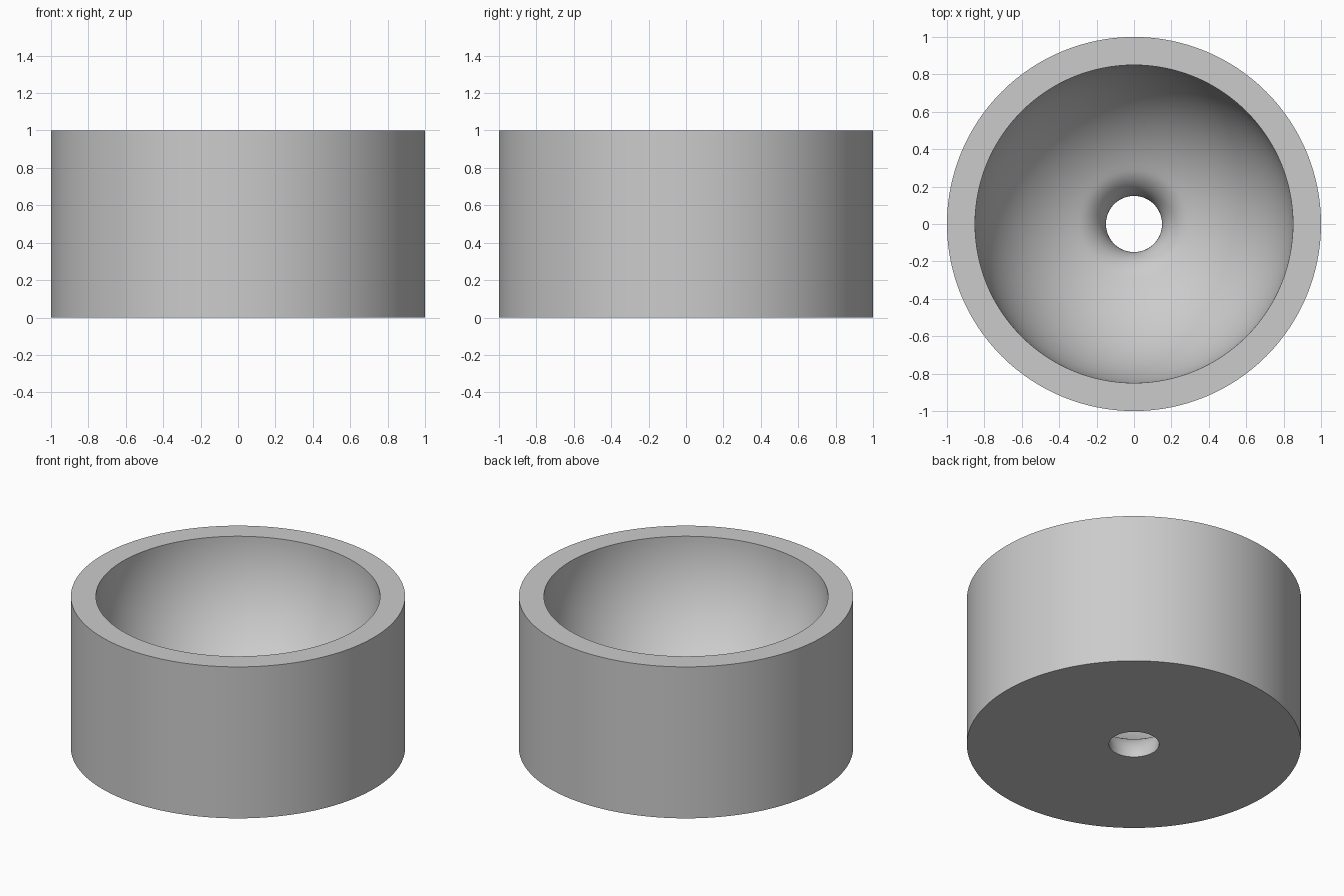
import bpy, bmesh, math

cube = bpy.data.objects.get("Cube")
if cube:
    bpy.data.objects.remove(cube)

OUTER, HEIGHT, BOWL, HOLE = 1.0, 1.0, 0.85, 0.15
FILLET = 0.214      # rounded lip where the bowl runs into the drain hole
SEGMENTS = 128

# Plain grey material
grey = bpy.data.materials.new("light grey")
grey.use_nodes = True
colour = (0.6, 0.6, 0.6, 1)
grey.diffuse_color = colour
grey.node_tree.nodes["Principled BSDF"].inputs["Base Color"].default_value = colour


def arc(cx, cz, radius, start, end, steps):
    """Points (r, z) on an arc, angles in radians."""
    angles = [start + (end - start) * i / steps for i in range(steps + 1)]
    return [(cx + radius * math.cos(a), cz + radius * math.sin(a)) for a in angles]


# Cross-section: outer wall, hemispherical bowl, lip curving down into the hole
lip_r = HOLE + FILLET
lip_z = HEIGHT - math.sqrt((BOWL + FILLET) ** 2 - lip_r ** 2)
tangent = math.atan2(HEIGHT - lip_z, -lip_r)
profile = [(OUTER, 0), (OUTER, HEIGHT)]
profile += arc(0, HEIGHT, BOWL, 0, tangent - math.pi, 32)
profile += arc(lip_r, lip_z, FILLET, tangent, math.pi, 14)[1:]
profile[-1] = (HOLE, 0)

# Spin the closed section around the vertical axis
bm = bmesh.new()
verts = [bm.verts.new((r, 0, z)) for r, z in profile]
edges = [bm.edges.new((a, b)) for a, b in zip(verts, verts[1:] + verts[:1])]
bmesh.ops.spin(bm, geom=verts + edges, cent=(0, 0, 0), axis=(0, 0, 1),
               angle=math.tau, steps=SEGMENTS, use_duplicate=False)
bmesh.ops.remove_doubles(bm, verts=bm.verts, dist=1e-4)
bmesh.ops.recalc_face_normals(bm, faces=bm.faces)

mesh = bpy.data.meshes.new("round_bowl_block")
bm.to_mesh(mesh)
bm.free()
mesh.materials.append(grey)
block = bpy.data.objects.new("round_bowl_block", mesh)
bpy.context.collection.objects.link(block)

# Smooth curved surfaces, crisp rim and base edges
bpy.ops.object.select_all(action='DESELECT')
block.select_set(True)
bpy.context.view_layer.objects.active = block
bpy.ops.object.shade_smooth_by_angle(angle=math.radians(30))
